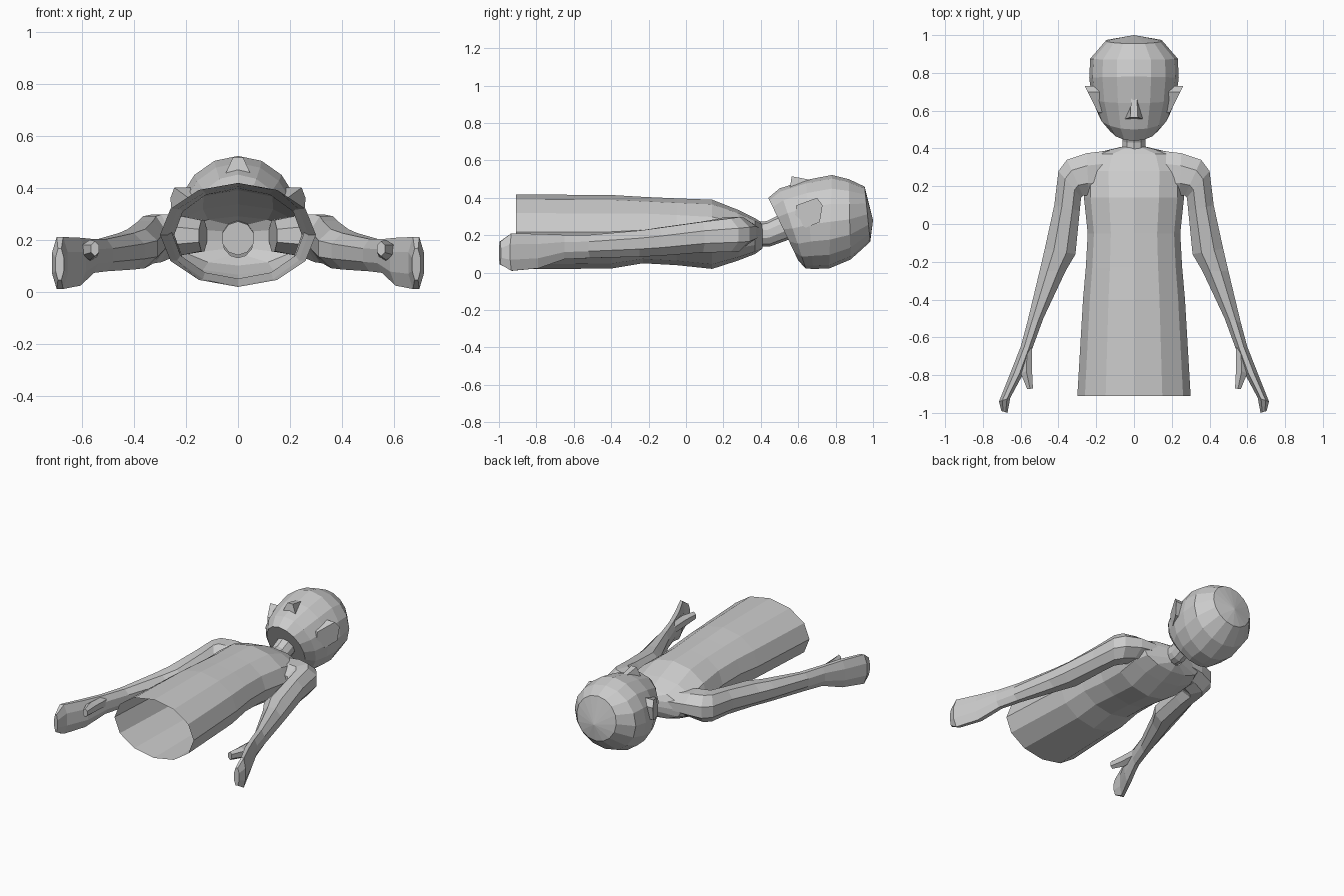
import bpy, bmesh, math
from mathutils import Vector as V

if "Cube" in bpy.data.objects:
    bpy.data.objects.remove(bpy.data.objects["Cube"])


def loft(name, rings, cap_start=True, cap_end=True, peak=None, mirror=False):
    """Skin a list of point rings into one flat-shaded mesh."""
    bm = bmesh.new()
    rows = [[bm.verts.new(p) for p in r] for r in rings]
    n = len(rows[0])
    for a, b in zip(rows, rows[1:]):
        for i in range(n):
            j = (i + 1) % n
            bm.faces.new((a[i], a[j], b[j], b[i]))
    if cap_start:
        bm.faces.new(rows[0])
    if peak:
        p = bm.verts.new(peak)
        for i in range(n):
            bm.faces.new((rows[-1][i], rows[-1][(i + 1) % n], p))
    elif cap_end:
        bm.faces.new(rows[-1])
    bmesh.ops.recalc_face_normals(bm, faces=bm.faces[:])
    me = bpy.data.meshes.new(name)
    bm.to_mesh(me)
    bm.free()
    ob = bpy.data.objects.new(name, me)
    bpy.context.collection.objects.link(ob)
    if mirror:
        ob.modifiers.new("Mirror", 'MIRROR').use_mirror_merge = False
    return ob


def ring(front, back, hw, n):
    """Ellipse across x, spanning a front (y, z) and a back (y, z) point."""
    f, b = V((0, *front)), V((0, *back))
    c, d = (f + b) / 2, (f - b) / 2
    return [c + d * math.cos(t) + V((hw * math.sin(t), 0, 0))
            for t in (2 * math.pi * i / n for i in range(n))]


def limb_ring(outer, inner, z, hz, n=8):
    """Ring between an outer and an inner (x, y) point, with half height hz."""
    o, i = V((*outer, z)), V((*inner, z))
    c, d = (o + i) / 2, (o - i) / 2
    k = 1 / math.cos(math.pi / n)
    return [c + d * (math.cos(t) * k) + V((0, 0, hz * math.sin(t) * k))
            for t in (2 * math.pi * (j + .5) / n for j in range(n))]


# Torso: open tube at the waist end, closing in at the neck
torso = [(-.91, .30, .418, .018), (-.40, .27, .415, .022), (-.23, .255, .405, .05),
         (-.05, .245, .397, .04), (.14, .265, .39, .02), (.28, .27, .335, .065),
         (.37, .23, .29, .10), (.41, .06, .265, .13)]
loft("torso", [ring((y, t), (y, b), w, 12) for y, w, t, b in torso],
     cap_start=False, cap_end=False)

# Neck
loft("neck", [ring((.36, .27), (.37, .14), .063, 10), ring((.43, .275), (.45, .14), .063, 10),
              ring((.52, .32), (.56, .18), .066, 10), ring((.60, .35), (.64, .22), .066, 10)])

# Head: tilted rings from jaw to crown
head = [((.44, .40), (.60, .065), .135), ((.50, .45), (.64, .022), .185),
        ((.64, .495), (.68, .02), .222), ((.78, .522), (.765, .022), .237),
        ((.87, .50), (.88, .07), .232), ((.955, .46), (.985, .165), .15)]
loft("head", [ring(f, b, w, 16) for f, b, w in head], peak=(0, 1.0, .28))

# Nose: small wedge
loft("nose", [[(-.015, .67, .495), (.015, .67, .495), (.015, .67, .46), (-.015, .67, .46)],
              [(-.02, .565, .515), (.02, .565, .515), (.05, .555, .45), (-.05, .555, .45)]])

# Ears: flaps flaring outward
ear = [(.70, .40), (.73, .36), (.715, .27), (.64, .24), (.58, .28), (.59, .36)]
loft("ears", [[(.15, y, z) for y, z in ear],
              [(.19 + .5 * (y - .59), y, z) for y, z in ear]], mirror=True)

# Arms with mitten hands
arm = [((.12, .39), (.15, .16), .215, .06), ((.25, .375), (.24, .15), .215, .08),
       ((.355, .34), (.27, .15), .205, .092), ((.40, .28), (.28, .14), .20, .09),
       ((.422, .10), (.287, .07), .19, .082), ((.472, -.13), (.31, -.16), .165, .075),
       ((.50, -.25), (.36, -.245), .155, .07), ((.565, -.52), (.48, -.50), .14, .062),
       ((.60, -.65), (.535, -.65), .137, .065), ((.655, -.79), (.585, -.79), .115, .092),
       ((.715, -.94), (.655, -.92), .11, .10), ((.702, -.99), (.67, -1.0), .105, .06)]
loft("arms", [limb_ring(*a) for a in arm], mirror=True)

# Thumbs
thumb = [((.59, -.65), (.54, -.65), .155, .035), ((.60, -.79), (.54, -.77), .16, .034),
         ((.565, -.875), (.535, -.87), .165, .025)]
loft("thumbs", [limb_ring(*t, n=6) for t in thumb], mirror=True)
